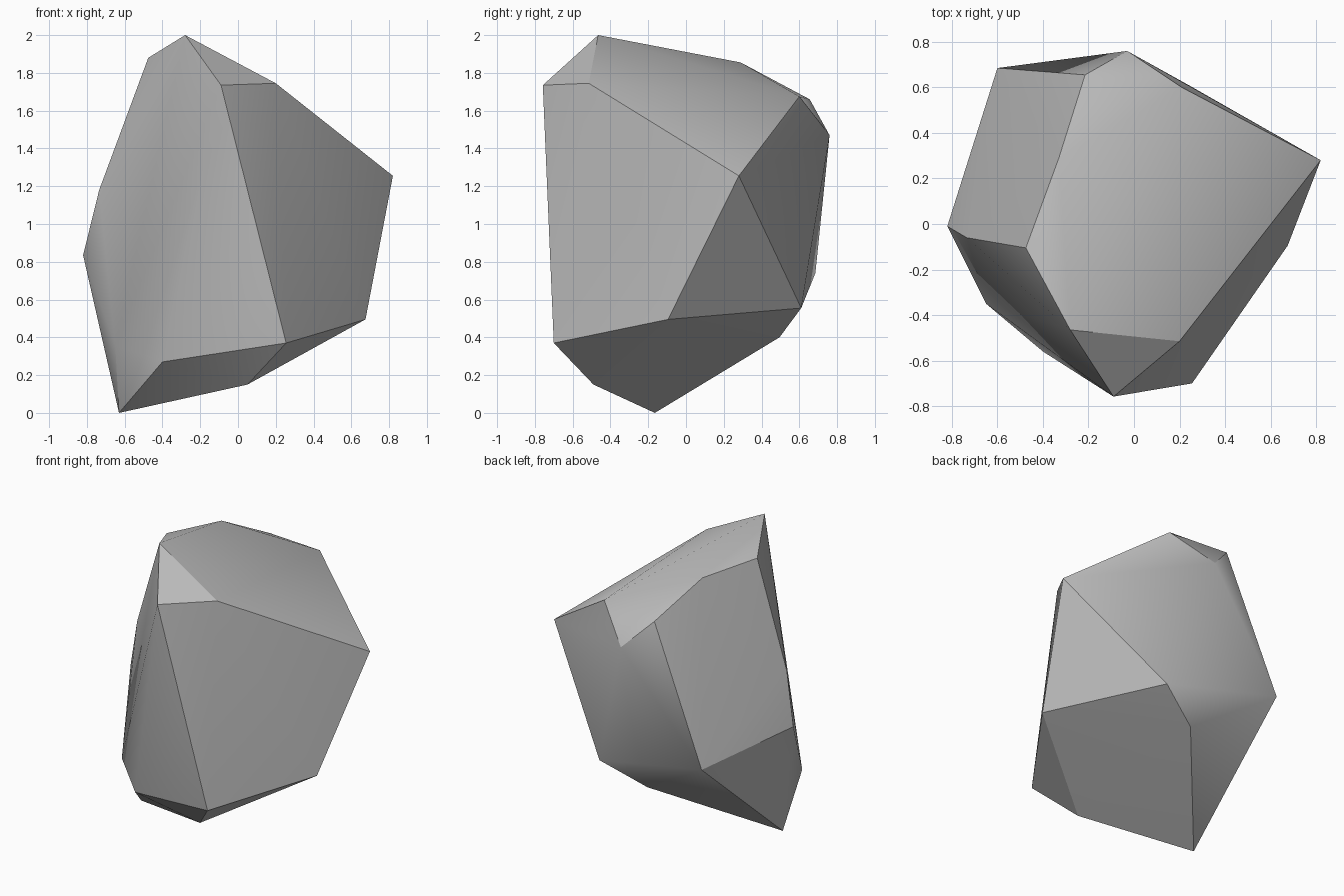
import bpy
import bmesh
import math

# Remove only the default object
default_cube = bpy.data.objects.get("Cube")
if default_cube:
    bpy.data.objects.remove(default_cube, do_unlink=True)


def make_material(name, color):
    material = bpy.data.materials.new(name)
    material.use_nodes = True
    material.diffuse_color = color
    shader = material.node_tree.nodes["Principled BSDF"]
    shader.inputs["Base Color"].default_value = color
    shader.inputs["Roughness"].default_value = 0.9
    return material


# Corners of the chiselled boulder, from the peak down to the foot
crown = [
    (-.28, -.465, 2), (-.475, -.105, 1.88), (-.33, .29, 1.855),
    (-.09, -.758, 1.735), (.2, -.515, 1.745),
    (.21, .6, 1.675), (-.215, .655, 1.66), (-.03, .76, 1.47),
]
waist = [
    (.82, .28, 1.255), (-.735, -.06, 1.18),
    (-.82, -.01, .835), (-.6, .685, .74),
]
foot = [
    (.24, .61, .555), (.675, -.095, .495), (-.05, .495, .4),
    (.255, -.7, .37), (-.65, -.35, .36), (-.4, -.56, .27),
    (.05, -.49, .15), (-.63, -.165, 0),
]


def build_boulder(name, corners, material):
    # Wrap the corners in a convex shell
    shell = bmesh.new()
    for corner in corners:
        shell.verts.new(corner)
    bmesh.ops.convex_hull(shell, input=shell.verts[:])
    bmesh.ops.recalc_face_normals(shell, faces=shell.faces[:])
    mesh = bpy.data.meshes.new(name)
    shell.to_mesh(mesh)
    shell.free()
    mesh.materials.append(material)
    boulder = bpy.data.objects.new(name, mesh)
    bpy.context.collection.objects.link(boulder)
    return boulder


stone_grey = make_material("stone grey", (.5, .5, .5, 1))
boulder = build_boulder("boulder", crown + waist + foot, stone_grey)

# Soft shading across gentle bends, crisp main ridges
bpy.ops.object.select_all(action="DESELECT")
boulder.select_set(True)
bpy.context.view_layer.objects.active = boulder
bpy.ops.object.shade_smooth_by_angle(angle=math.radians(30))
